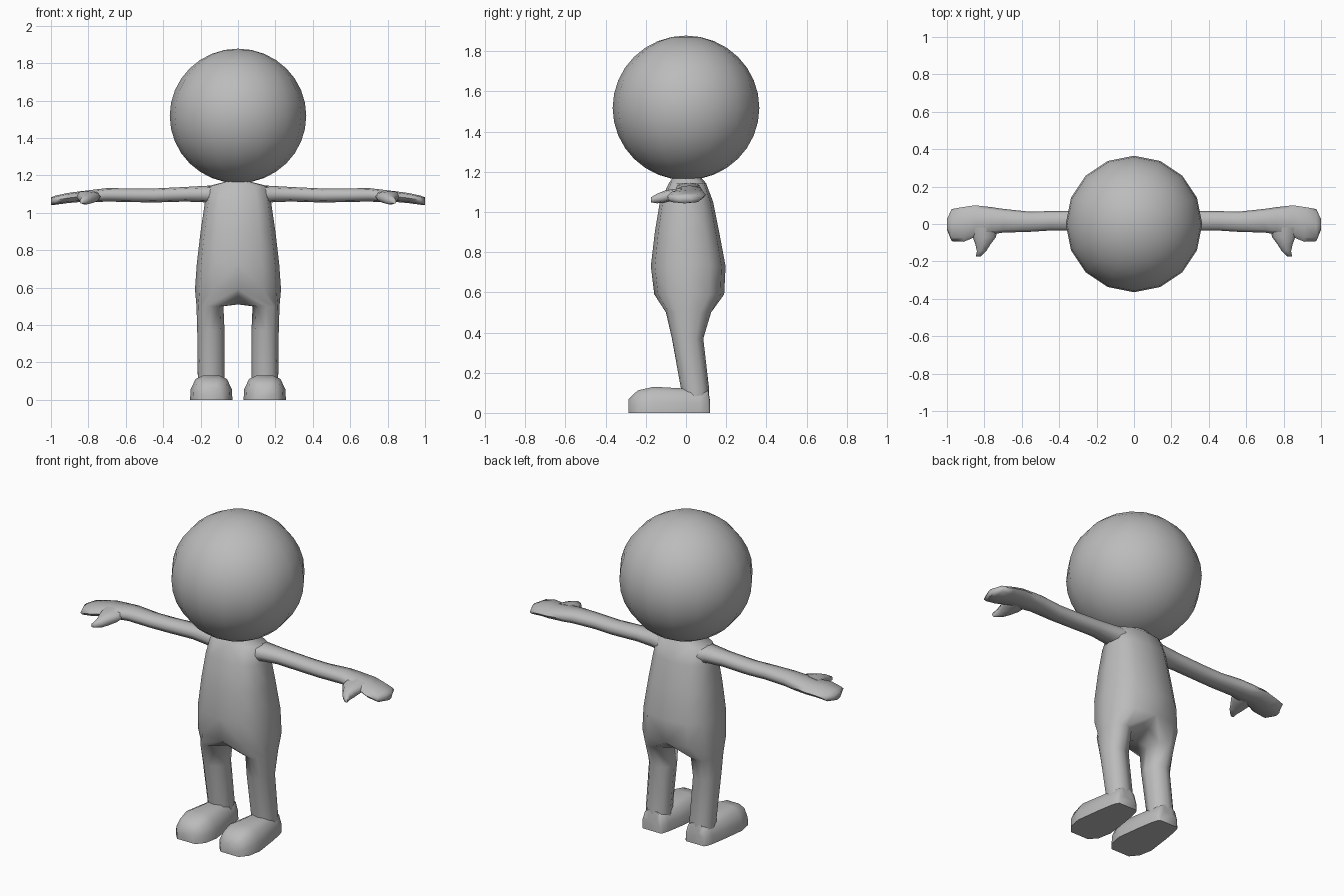
import bpy
import bmesh
from math import sin, cos, radians, copysign

if "Cube" in bpy.data.objects:
    bpy.data.objects.remove(bpy.data.objects["Cube"], do_unlink=True)

grey = bpy.data.materials.new("plain grey")
grey.use_nodes = True
colour = (0.5, 0.5, 0.5, 1)
grey.diffuse_color = colour
grey.node_tree.nodes["Principled BSDF"].inputs["Base Color"].default_value = colour


def rounded(angle, power=0.78):
    """Point on a unit rounded square at an angle in degrees."""
    c, s = cos(radians(angle)), sin(radians(angle))
    c = 0 if abs(c) < 1e-6 else copysign(abs(c) ** power, c)
    s = 0 if abs(s) < 1e-6 else copysign(abs(s) ** power, s)
    return c, s


def loft(bm, rings, closed=True, cap_start=False, cap_end=False):
    """Join rings of points with quads and cap the chosen ends."""
    rows = [[bm.verts.new(p) for p in ring] for ring in rings]
    count = len(rows[0])
    for a, b in zip(rows, rows[1:]):
        for i in range(count if closed else count - 1):
            j = (i + 1) % count
            bm.faces.new((a[i], a[j], b[j], b[i]))
    if cap_start:
        bm.faces.new(rows[0])
    if cap_end:
        bm.faces.new(rows[-1])


def finish(name, bm, crease=60):
    """Weld, orient and smooth the mesh, then add it to the scene."""
    bmesh.ops.remove_doubles(bm, verts=bm.verts, dist=0.0005)
    bmesh.ops.recalc_face_normals(bm, faces=bm.faces)
    mesh = bpy.data.meshes.new(name)
    bm.to_mesh(mesh)
    bm.free()
    mesh.materials.append(grey)
    obj = bpy.data.objects.new(name, mesh)
    bpy.context.collection.objects.link(obj)
    bpy.ops.object.select_all(action='DESELECT')
    obj.select_set(True)
    bpy.context.view_layer.objects.active = obj
    bpy.ops.object.shade_smooth_by_angle(angle=radians(crease))
    return obj


def mirrored(rings, side):
    return [[(side * x, y, z) for x, y, z in ring] for ring in rings]


# Head: faceted outline, smooth shading
bm = bmesh.new()
bmesh.ops.create_uvsphere(bm, u_segments=16, v_segments=16, radius=0.365)
head = finish("head", bm)
head.location.z = 1.518
head.scale.z = 0.985

# Torso: half rings from front to back: height, half width, front y, back y
torso = [
    (1.22, .06, -.06, .07),
    (1.165, .07, -.07, .08),
    (1.143, .16, -.085, .1),
    (1.05, .178, -.13, .135),
    (.9, .2, -.155, .165),
    (.73, .22, -.175, .197),
    (.59, .23, -.158, .19),
]
outer = range(-90, 91, 30)
torso_rings = []
for z, w, front, back in torso:
    mid, depth = (front + back) / 2, (back - front) / 2
    torso_rings.append([(w * rounded(a)[0], mid + depth * rounded(a)[1], z)
                        for a in outer])

# Legs: full rings, the first one closed by the crotch line
legs = [
    (.5, .15, .072, -.1, .125),
    (.37, .145, .073, -.07, .086),
    (.12, .143, .072, -.025, .115),
    (.04, .143, .07, -.02, .11),
]
crotch = [(0, .12, .535), (0, .01, .51), (0, -.1, .54)]
leg_rings = [torso_rings[-1] + crotch]
for z, cx, w, front, back in legs:
    mid, depth = (front + back) / 2, (back - front) / 2
    leg_rings.append([(cx + w * rounded(a, .9)[0], mid + depth * rounded(a, .9)[1], z)
                      for a in list(outer) + [135, 180, 225]])

bm = bmesh.new()
for side in (1, -1):
    loft(bm, mirrored(torso_rings, side), closed=False)
    loft(bm, mirrored(leg_rings, side), cap_end=True)
finish("body_and_legs", bm, 80)

# Arm and mitten hand: x, front y, back y, bottom z, top z
arm = [
    (.1, -.07, .092, 1.045, 1.147),
    (.18, -.05, .078, 1.056, 1.144),
    (.28, -.036, .07, 1.06, 1.138),
    (.45, -.035, .069, 1.055, 1.13),
    (.56, -.042, .066, 1.057, 1.13),
    (.7, -.046, .081, 1.06, 1.132),
    (.76, -.055, .09, 1.057, 1.125),
    (.85, -.07, .1, 1.057, 1.114),
    (.91, -.095, .091, 1.052, 1.106),
    (.975, -.092, .08, 1.043, 1.092),
    (1, -.03, .025, 1.042, 1.083),
]
# Thumb: y, inner x, outer x, bottom z, top z
thumb = [
    (-.02, .73, .87, 1.062, 1.118),
    (-.07, .738, .862, 1.055, 1.113),
    (-.11, .768, .848, 1.045, 1.105),
    (-.145, .79, .84, 1.043, 1.09),
    (-.175, .822, .846, 1.048, 1.072),
]


def oval(a0, a1, b0, b1):
    pts = [rounded(a) for a in range(0, 360, 45)]
    return [((a0 + a1 + (a1 - a0) * c) / 2, (b0 + b1 + (b1 - b0) * s) / 2)
            for c, s in pts]


arm_rings = [[(x, y, z) for y, z in oval(*box)] for x, *box in arm]
thumb_rings = [[(x, y, z) for x, z in oval(*box)] for y, *box in thumb]

# Foot: y, half width, height of a flat-soled cross-section
foot = [
    (-.285, .06, .07),
    (-.24, .098, .112),
    (-.16, .113, .13),
    (-.02, .095, .122),
    (.07, .08, .118),
    (.11, .068, .115),
    (.12, .058, .06),
]
half = [(1, 0), (.98, .42), (.75, .85), (.4, 1)]
section = half + [(-u, v) for u, v in reversed(half)]
foot_rings = [[(.143 + w * u, y, h * v) for u, v in section] for y, w, h in foot]

for label, side in (("left", 1), ("right", -1)):
    for part, rings, crease in (("arm", arm_rings, 70),
                                ("thumb", thumb_rings, 70),
                                ("foot", foot_rings, 60)):
        bm = bmesh.new()
        loft(bm, mirrored(rings, side), cap_start=True, cap_end=True)
        finish(label + "_" + part, bm, crease)
